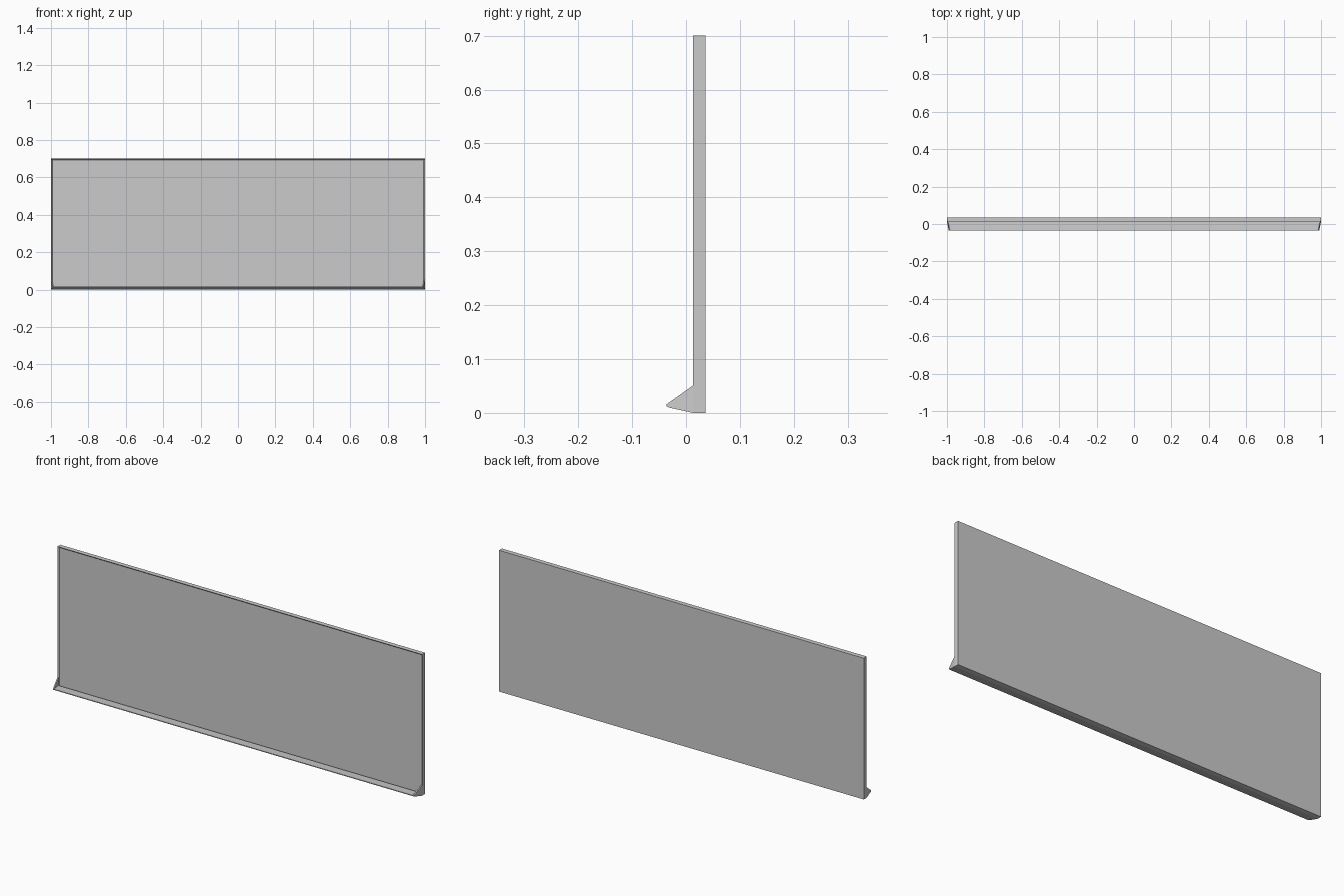
import bpy
import bmesh
from mathutils import Vector

cube = bpy.data.objects.get("Cube")
if cube:
    bpy.data.objects.remove(cube, do_unlink=True)

grey = bpy.data.materials.new("light grey")
grey.use_nodes = True
colour = (0.6, 0.6, 0.6, 1)
grey.diffuse_color = colour
grey.node_tree.nodes["Principled BSDF"].inputs["Base Color"].default_value = colour

HEIGHT, BACK, FRONT, BORDER = 0.70, 0.036, 0.013, 0.01


def prism(name, base, offset):
    """Solid swept from a flat outline along an offset."""
    bm = bmesh.new()
    face = bm.faces.new([bm.verts.new(p) for p in base])
    swept = bmesh.ops.extrude_face_region(bm, geom=[face])["geom"]
    bmesh.ops.translate(bm, vec=Vector(offset),
                        verts=[v for v in swept if isinstance(v, bmesh.types.BMVert)])
    bmesh.ops.recalc_face_normals(bm, faces=bm.faces)
    mesh = bpy.data.meshes.new(name)
    bm.to_mesh(mesh)
    bm.free()
    mesh.materials.append(grey)
    obj = bpy.data.objects.new(name, mesh)
    bpy.context.collection.objects.link(obj)
    return obj


# Board with a shallow recess leaving a raised frame at the front
outline = [(-1, BACK, 0), (1, BACK, 0), (1, BACK, HEIGHT), (-1, BACK, HEIGHT)]
board = prism("framed_board", outline, (0, FRONT - BACK, 0))
bm = bmesh.new()
bm.from_mesh(board.data)
front = min(bm.faces, key=lambda f: f.calc_center_median().y)
bmesh.ops.inset_region(bm, faces=[front], thickness=BORDER)
bmesh.ops.translate(bm, verts=front.verts, vec=(0, 0.009, 0))
bm.to_mesh(board.data)
bm.free()

# Pen tray: sloping underside and a small lip, narrowing towards the front
profile = [(FRONT, 0), (-0.032, 0.010), (-0.036, 0.012),
           (-0.036, 0.016), (-0.032, 0.016), (FRONT, 0.013)]
tray = prism("pen_tray", [(-1, y, z) for y, z in profile], (2, 0, 0))
for v in tray.data.vertices:
    v.co.x *= 1 - 0.01 * (FRONT - v.co.y) / 0.049

# Triangular tray ends, angled inward towards the front
for side, name in ((1, "left_tray_end"), (-1, "right_tray_end")):
    corners = [(side, FRONT, 0), (side * 0.99, -0.036, 0.012),
               (side * 0.99, -0.036, 0.016), (side, FRONT, 0.051)]
    prism(name, corners, (-side * 0.006, 0, 0))
